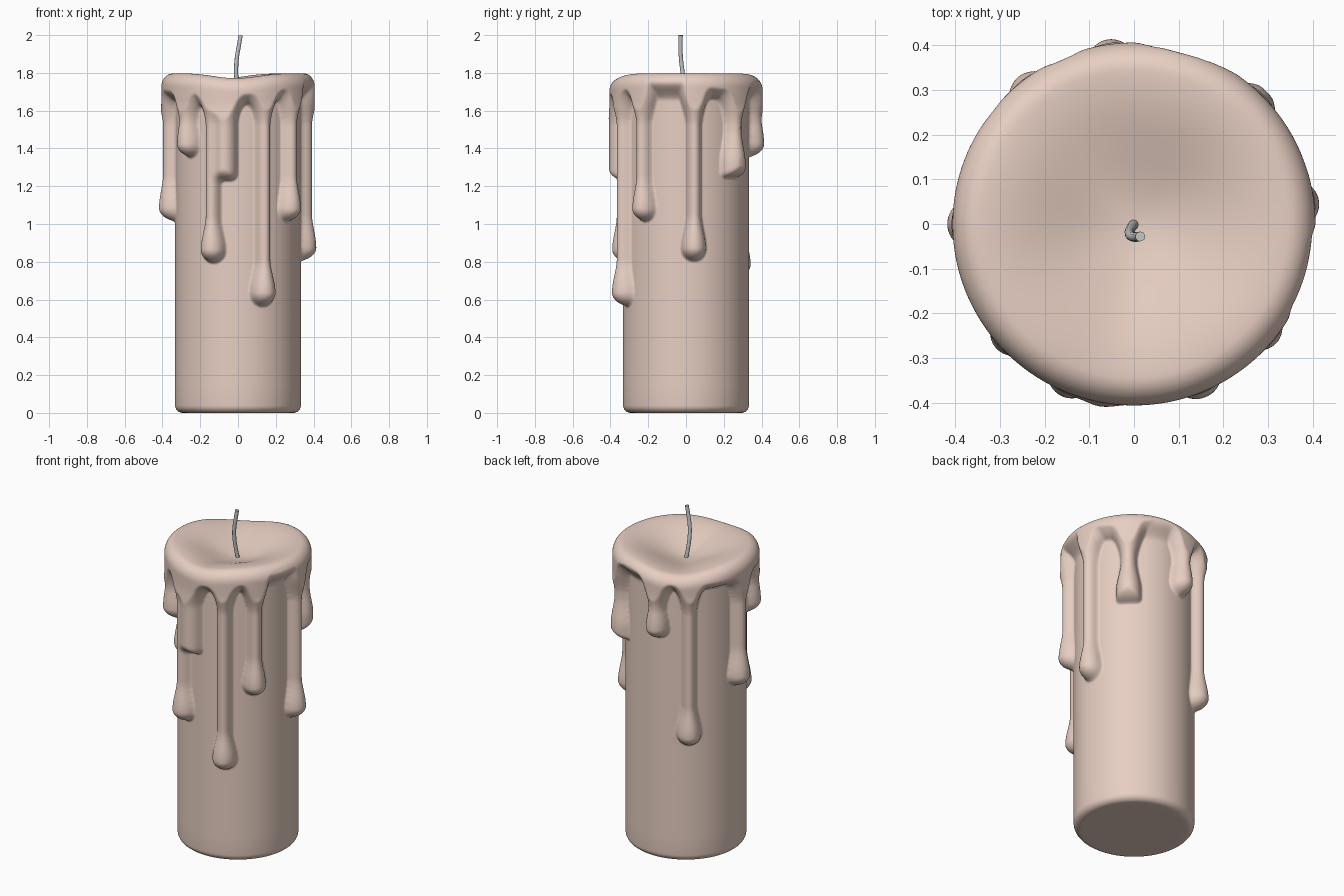
import bpy, bmesh
from math import sin, cos, pi, radians, exp, hypot

if "Cube" in bpy.data.objects:
    bpy.data.objects.remove(bpy.data.objects["Cube"])

R = 0.333       # bare candle radius
SEG = 360       # steps around
RIM_IN = 0.345  # crest radius of the rim

# drips: angle (deg), bottom z, stem half width, bulb half width, corner power (2 round, more is squarish)
DRIPS = [(222, 1.355, .048, .066, 2), (247.5, 0.795, .042, .069, 2), (259, 1.23, .064, .064, 3.5),
         (292.5, 0.565, .042, .071, 2), (320.5, 1.015, .042, .066, 2), (7, 0.805, .042, .068, 2),
         (45, 1.245, .048, .073, 5), (98, 1.355, .045, .068, 2), (128, 0.715, .042, .070, 2),
         (180, 1.015, .044, .069, 2)]


def smooth(t):
    t = min(max(t, 0), 1)
    return t * t * (3 - 2 * t)


def angle_gap(a, deg):
    return (a - radians(deg) + pi) % (2 * pi) - pi


def bump(a, deg, width):
    return exp(-(angle_gap(a, deg) / radians(width)) ** 2)


def smin(a, b, k=0.06):
    h = max(k - abs(a - b), 0) / k
    return min(a, b) - h * h * k / 4


def wax(a, z):
    """Thickness of the melted wax coat at an angle and height."""
    d = 1.655 + .07 * bump(a, 345, 28) + .045 * bump(a, 72, 18) - .025 * bump(a, 260, 45) - z
    for deg, bottom, stem, bulb, p in DRIPS:
        u = abs(angle_gap(a, deg)) * 0.35
        if u > 0.25:
            continue
        zc = bottom + bulb
        w = stem + (bulb - stem) * smooth((zc + .18 - z) / .18) + .04 * smooth((z - 1.52) / .2)
        dz = max(zc - z, 0)
        q = hypot(u, dz) if p == 2 else (u ** p + dz ** p) ** (1 / p)
        d = smin(d, (q * q - w * w) / w)
    t = min(max(-d / 0.07, 0), 1)
    h = min(0.086 * t ** 0.65, .086 - .013 * smooth((z - 1.5) / .15))
    return max(h, .071 * smooth((z - 1.65) / .11))


def rim_z(a):
    return 1.798 - .026 * bump(a, 268, 28) - .042 * bump(a, 118, 34)


def material(name, color):
    m = bpy.data.materials.new(name)
    m.diffuse_color = color
    m.use_nodes = True
    m.node_tree.nodes["Principled BSDF"].inputs["Base Color"].default_value = m.diffuse_color
    return m


# rings of the candle, each a function angle -> (radius, z)
rings = [lambda a: (0.27, 0.0)]
for i in range(7):                                   # rounded foot
    b = i / 6 * pi / 2
    rings.append(lambda a, b=b: (R - .04 + .04 * sin(b), .04 - .04 * cos(b)))
for z in (.15, .28, .40, .50):                       # plain lower wall
    rings.append(lambda a, z=z: (R, z))
for i in range(1, 191):                              # wall with drips, ends under the rim
    f = i / 190

    def wall_ring(a, f=f):
        z = .5 + f * (rim_z(a) - .57)
        return R + wax(a, z), z
    rings.append(wall_ring)
for i in range(1, 15):                               # rounded lip
    b = i / 14 * pi / 2

    def lip(a, b=b):
        z = rim_z(a) - .07 + .07 * sin(b)
        return RIM_IN + (R + wax(a, z) - RIM_IN) * cos(b), z
    rings.append(lip)
for i in range(1, 20):                               # melted bowl
    s = 1 - i / 20
    rings.append(lambda a, s=s: (RIM_IN * s, 1.70 + (rim_z(a) - 1.70) * smooth(s)))

# candle body
bm = bmesh.new()
grid = []
for ring in rings:
    row = []
    for k in range(SEG):
        a = 2 * pi * k / SEG
        r, z = ring(a)
        row.append(bm.verts.new((r * cos(a), r * sin(a), z)))
    grid.append(row)
for lo, hi in zip(grid, grid[1:]):
    for k in range(SEG):
        n = (k + 1) % SEG
        bm.faces.new((lo[k], lo[n], hi[n], hi[k]))
bm.faces.new(grid[0][::-1])
centre = bm.verts.new((0, 0, 1.70))
for k in range(SEG):
    bm.faces.new((grid[-1][k], grid[-1][(k + 1) % SEG], centre))
for f in bm.faces:
    f.smooth = True
# soften the wax where drips meet the wall
wall = [v for row in grid[13:215] for v in row]
for _ in range(2):
    bmesh.ops.smooth_vert(bm, verts=wall, factor=0.5, use_axis_x=True, use_axis_y=True, use_axis_z=True)
me = bpy.data.meshes.new("candle_wax")
bm.to_mesh(me)
bm.free()
candle = bpy.data.objects.new("candle_wax", me)
bpy.context.collection.objects.link(candle)
me.materials.append(material("wax", (0.80, 0.62, 0.54, 1)))

# wick
cu = bpy.data.curves.new("wick", 'CURVE')
cu.dimensions = '3D'
cu.bevel_depth = 0.011
cu.bevel_resolution = 4
cu.use_fill_caps = True
path = [(0, 0, 1.69), (-.006, -.008, 1.74), (-.010, -.019, 1.81), (-.006, -.027, 1.88),
        (.004, -.029, 1.94), (.014, -.028, 1.999)]
sp = cu.splines.new('BEZIER')
sp.bezier_points.add(len(path) - 1)
for pt, co in zip(sp.bezier_points, path):
    pt.co = co
    pt.handle_left_type = pt.handle_right_type = 'AUTO'
wick = bpy.data.objects.new("wick", cu)
bpy.context.collection.objects.link(wick)
